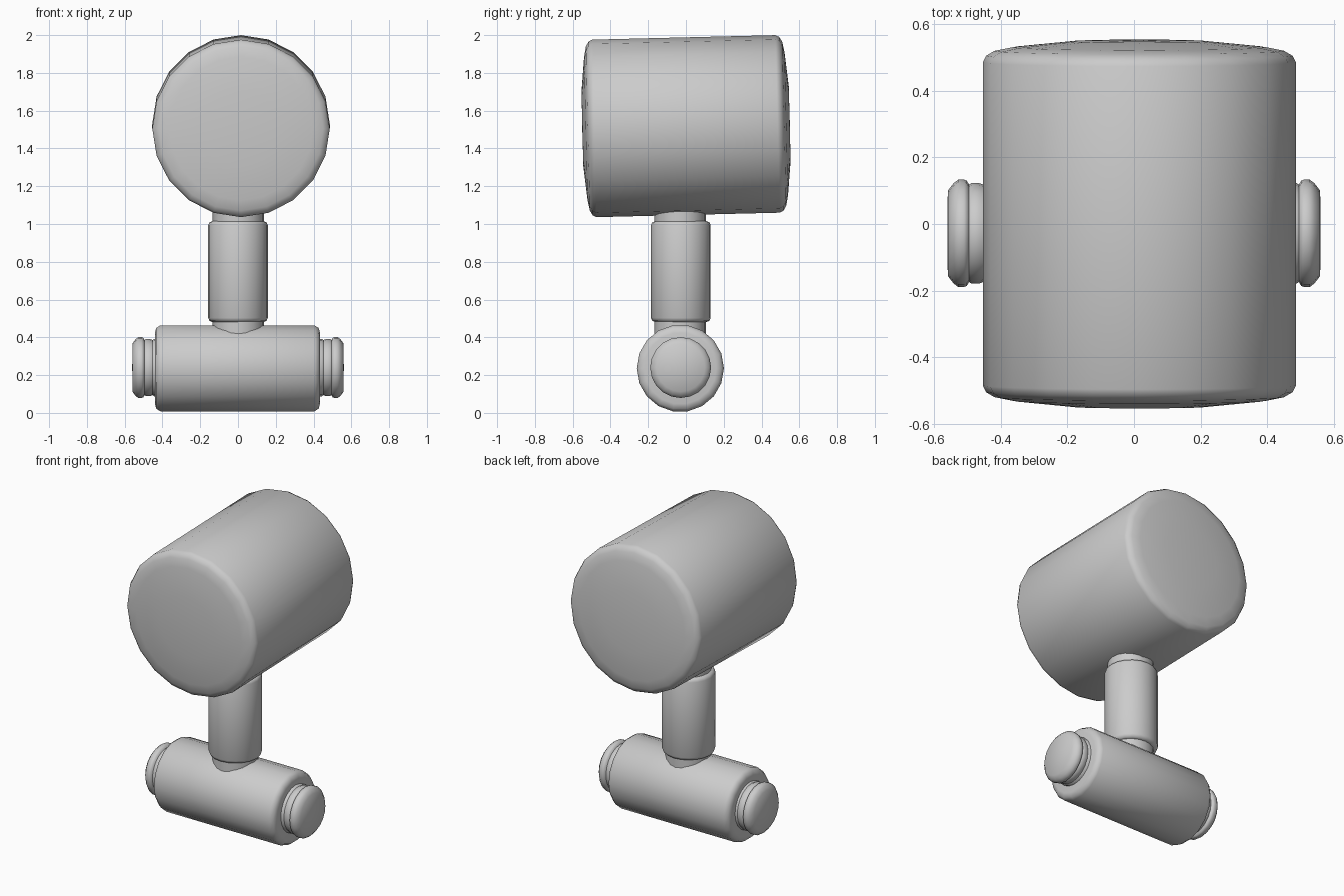
import bpy, bmesh, math
from mathutils import Matrix, Vector

if "Cube" in bpy.data.objects:
    bpy.data.objects.remove(bpy.data.objects["Cube"])


def lathe(name, profile, segments, matrix, angle=50):
    """Spin (radius, height) points around local z; radius 0 closes the end."""
    bm = bmesh.new()
    rings = []
    for r, h in profile:
        if r == 0:
            rings.append([bm.verts.new((0, 0, h))])
        else:
            rings.append([bm.verts.new((r * math.sin(2 * math.pi * i / segments),
                                        r * math.cos(2 * math.pi * i / segments), h))
                          for i in range(segments)])
    for a, b in zip(rings, rings[1:]):
        for i in range(segments):
            j = (i + 1) % segments
            quad = [a[i % len(a)], a[j % len(a)], b[j % len(b)], b[i % len(b)]]
            bm.faces.new(list(dict.fromkeys(quad)))
    bmesh.ops.recalc_face_normals(bm, faces=bm.faces)
    mesh = bpy.data.meshes.new(name)
    bm.to_mesh(mesh)
    bm.free()
    ob = bpy.data.objects.new(name, mesh)
    bpy.context.collection.objects.link(ob)
    ob.matrix_world = matrix
    bpy.ops.object.select_all(action='DESELECT')
    ob.select_set(True)
    bpy.context.view_layer.objects.active = ob
    bpy.ops.object.shade_smooth_by_angle(angle=math.radians(angle))
    return ob


def symmetric(half):
    """Mirror a half profile that starts at the end cap centre."""
    return [(r, -h) for r, h in half] + [(r, h) for r, h in reversed(half)]


def place(x, y, z, axis=None, degrees=0):
    m = Matrix.Translation(Vector((x, y, z)))
    return m @ Matrix.Rotation(math.radians(degrees), 4, axis) if axis else m


# large head drum, lying along y and tipped slightly forward
lathe("head_drum",
      symmetric([(0, .55), (.2, .549), (.38, .531), (.435, .52), (.46, .505), (.47, .485)]),
      20, place(.016, 0, 1.518, 'X', -90 + 1.4))

# upright sleeve and the thinner pin through it
lathe("neck_sleeve", symmetric([(0, .267), (.135, .267), (.151, .261), (.158, .245)]),
      20, place(0, -.027, .748))
lathe("neck_pin", [(0, .36), (.136, .36), (.136, 1.12), (0, 1.12)],
      20, place(.002, -.03, 0))

# foot cylinder lying along x
lathe("foot_cylinder", symmetric([(0, .437), (.19, .437), (.217, .43), (.231, .408)]),
      18, place(-.003, -.03, .236, 'Y', 90))

# stepped end buttons on both sides of the foot
button = [(0, .40), (.152, .40), (.152, .445), (.146, .452), (.151, .465), (.151, .488),
          (.146, .495), (.158, .502), (.161, .51), (.161, .528), (.15, .542), (.128, .559), (0, .56)]
for side, turn in (("left", -90), ("right", 90)):
    lathe(side + "_end_button", button, 20, place(0, -.028, .24, 'Y', turn))
